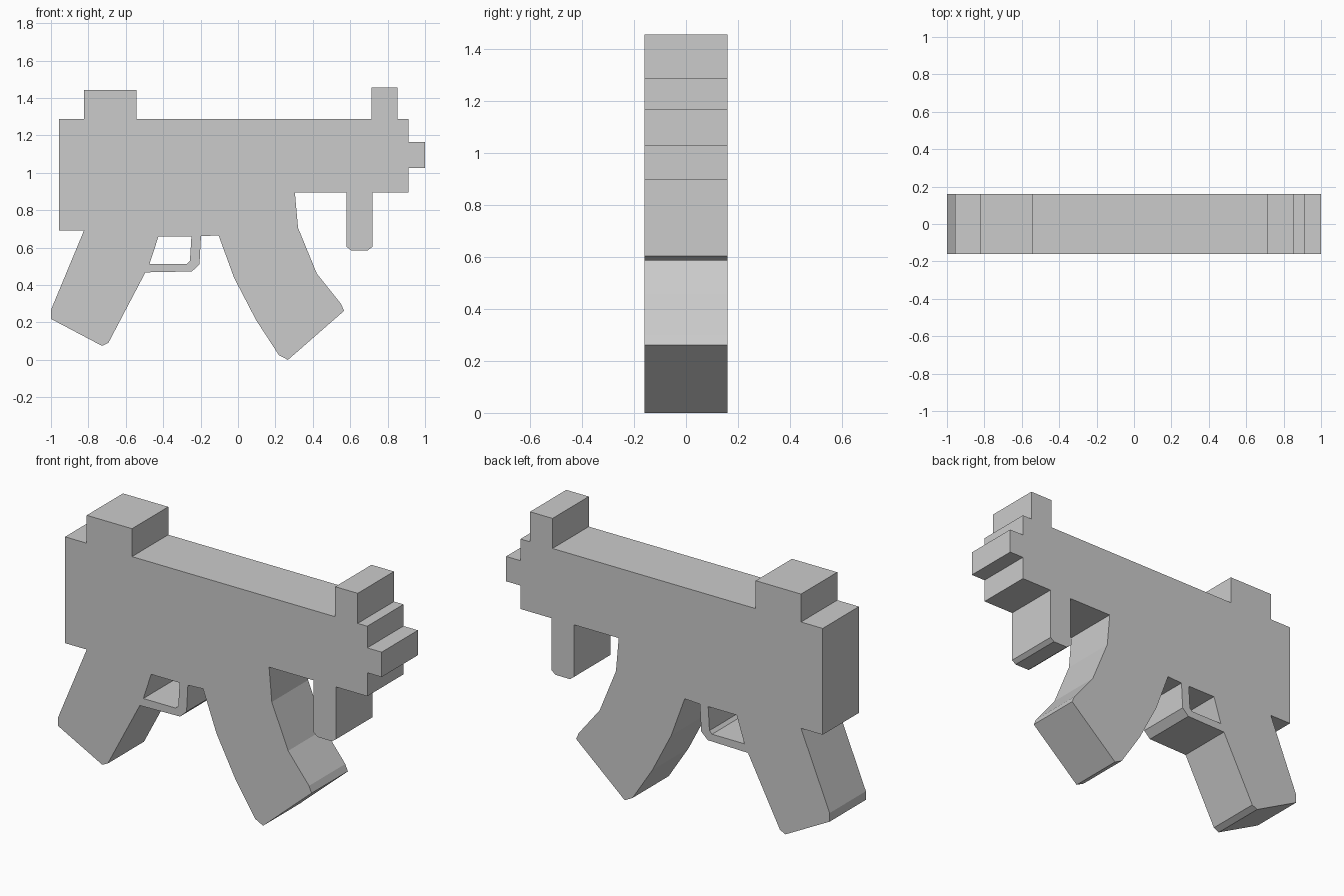
import bpy
import bmesh

if "Cube" in bpy.data.objects:
    bpy.data.objects.remove(bpy.data.objects["Cube"])

HALF_WIDTH = 0.16

# Outline sections in (x, z), listed clockwise from the rear top corner
rear_sight = [(-0.957, 1.287), (-0.823, 1.287), (-0.823, 1.443), (-0.543, 1.443), (-0.543, 1.287)]
front_sight = [(0.713, 1.287), (0.713, 1.455), (0.852, 1.455), (0.852, 1.287)]
muzzle = [(0.911, 1.287), (0.911, 1.166), (1.0, 1.166), (1.0, 1.027), (0.911, 1.027), (0.911, 0.896)]
foregrip = [(0.718, 0.896), (0.718, 0.604), (0.694, 0.586), (0.604, 0.586), (0.579, 0.606), (0.579, 0.896)]
magazine = [(0.304, 0.896), (0.321, 0.706), (0.422, 0.46), (0.551, 0.299), (0.567, 0.262),
            (0.267, 0.0), (0.219, 0.025), (0.096, 0.214), (-0.021, 0.439), (-0.104, 0.666)]
trigger_guard = [(-0.198, 0.661), (-0.206, 0.511), (-0.246, 0.473), (-0.495, 0.468)]
rear_grip = [(-0.693, 0.091), (-0.727, 0.075), (-1.0, 0.219), (-1.0, 0.267), (-0.823, 0.693)]
rear_corner = [(-0.957, 0.693)]

outline = (rear_sight + front_sight + muzzle + foregrip + magazine
           + trigger_guard + rear_grip + rear_corner)
guard_opening = [(-0.425, 0.661), (-0.249, 0.661), (-0.257, 0.529), (-0.273, 0.513), (-0.473, 0.513)]


def add_loop(bm, points):
    """Closed loop of edges on the front plane."""
    verts = [bm.verts.new((x, -HALF_WIDTH, z)) for x, z in points]
    return [bm.edges.new((a, b)) for a, b in zip(verts, verts[1:] + verts[:1])]


def extrude_profile(name, *loops):
    """Fill the outline around its holes and extrude it across the width."""
    bm = bmesh.new()
    edges = [e for points in loops for e in add_loop(bm, points)]
    bmesh.ops.triangle_fill(bm, use_beauty=True, use_dissolve=False, edges=edges, normal=(0, -1, 0))
    result = bmesh.ops.extrude_face_region(bm, geom=bm.faces[:], use_keep_orig=True)
    moved = [v for v in result["geom"] if isinstance(v, bmesh.types.BMVert)]
    bmesh.ops.translate(bm, verts=moved, vec=(0, 2 * HALF_WIDTH, 0))
    bmesh.ops.recalc_face_normals(bm, faces=bm.faces[:])
    mesh = bpy.data.meshes.new(name)
    bm.to_mesh(mesh)
    bm.free()
    obj = bpy.data.objects.new(name, mesh)
    bpy.context.collection.objects.link(obj)
    return obj


# One-piece body with the trigger guard opening cut through
extrude_profile("toy_blaster_body", outline, guard_opening)
